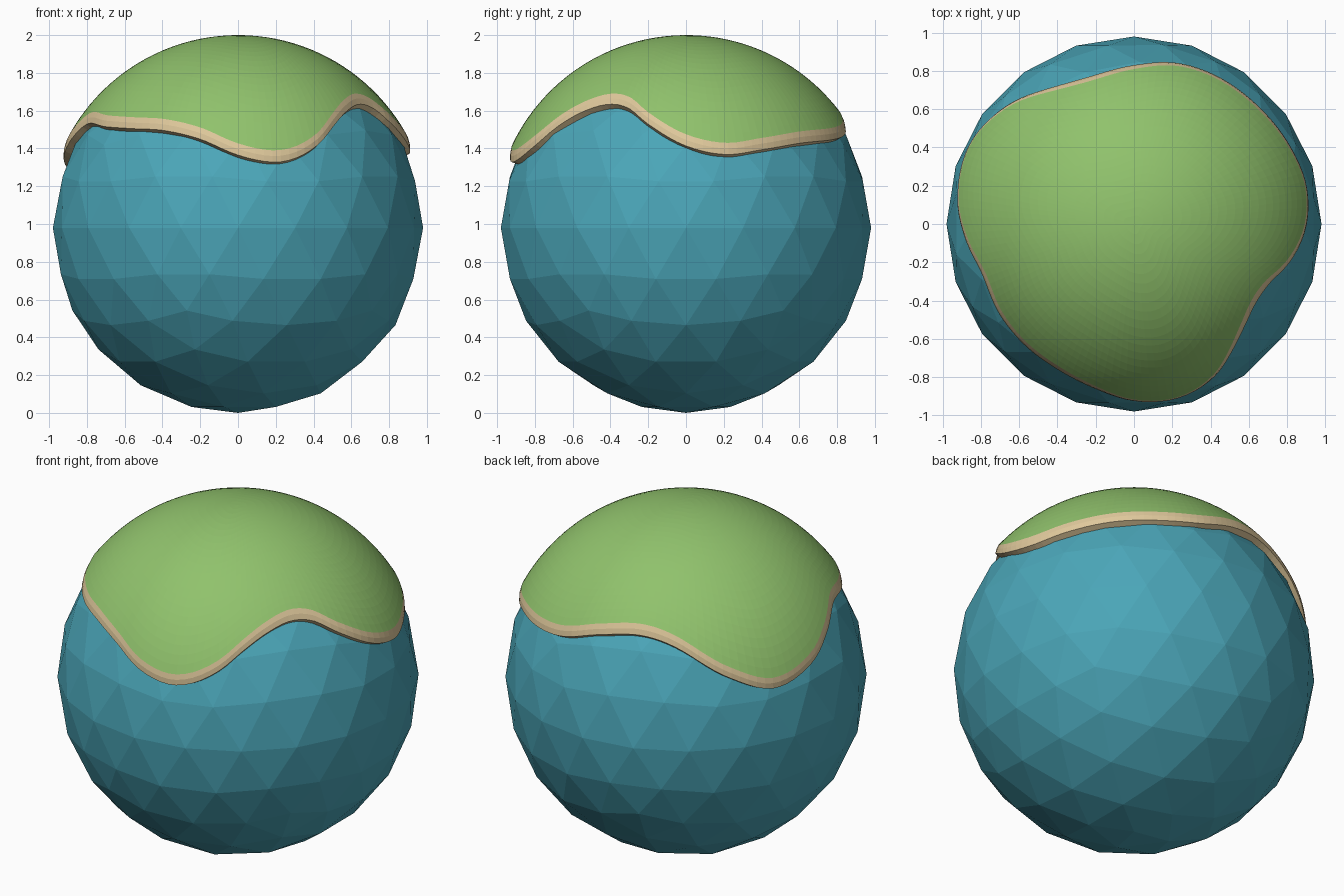
import bpy, bmesh, math

if "Cube" in bpy.data.objects:
    bpy.data.objects.remove(bpy.data.objects["Cube"])

CENTRE = 0.98      # height of the ball's centre
BALL_R = 0.98
CAP_R = 1.02
SEGMENTS, RINGS = 128, 22

# Height of the wavy cap edge above the centre: (azimuth in degrees, height)
WAVE = [(0, .495), (13, .45), (26, .475), (43, .51), (63, .53), (75, .555),
        (90, .62), (107, .655), (122, .61), (140, .46), (155, .37), (172, .43),
        (185, .53), (198, .61), (214, .595), (229, .585), (243, .575),
        (257, .53), (270, .447), (281, .41), (289, .43), (298, .50),
        (307, .60), (316, .67), (327, .71), (337, .69), (346, .61)]


def material(name, colour):
    m = bpy.data.materials.new(name)
    m.diffuse_color = (*colour, 1)
    m.use_nodes = True
    m.node_tree.nodes["Principled BSDF"].inputs["Base Color"].default_value = m.diffuse_color
    return m


def edge_height(a):
    """Smooth periodic curve through the wave points."""
    n = len(WAVE)

    def point(i):
        return WAVE[i % n][0] + 360 * (i // n), WAVE[i % n][1]

    def slope(i):
        (a0, h0), (a1, h1) = point(i - 1), point(i + 1)
        return (h1 - h0) / (a1 - a0)

    i = max(k for k in range(n) if WAVE[k][0] <= a)
    (a0, h0), (a1, h1) = point(i), point(i + 1)
    d = a1 - a0
    t = (a - a0) / d
    return ((2*t**3 - 3*t**2 + 1) * h0 + (t**3 - 2*t**2 + t) * d * slope(i)
            + (3*t**2 - 2*t**3) * h1 + (t**3 - t**2) * d * slope(i + 1))


def on_sphere(az, elev, r):
    return (r * math.cos(elev) * math.cos(az),
            r * math.cos(elev) * math.sin(az),
            CENTRE + r * math.sin(elev))


def build(name, loops, mat, pole=None):
    """Skin a list of closed loops, ordered from the top down."""
    bm = bmesh.new()
    rows = [[bm.verts.new(p) for p in loop] for loop in loops]
    n = SEGMENTS
    if pole:
        top = bm.verts.new(pole)
        for i in range(n):
            bm.faces.new((top, rows[0][i], rows[0][(i + 1) % n]))
    for up, low in zip(rows, rows[1:]):
        for i in range(n):
            j = (i + 1) % n
            bm.faces.new((up[i], low[i], low[j], up[j]))
    me = bpy.data.meshes.new(name)
    bm.to_mesh(me)
    bm.free()
    me.materials.append(mat)
    ob = bpy.data.objects.new(name, me)
    bpy.context.collection.objects.link(ob)
    return ob


teal = material("teal", (.07, .38, .48))
green = material("leaf_green", (.28, .54, .15))
sand = material("sand", (.74, .58, .33))

# Faceted ball
bpy.ops.mesh.primitive_ico_sphere_add(subdivisions=3, radius=BALL_R,
                                      location=(0, 0, CENTRE))
ball = bpy.context.object
ball.name = "ball"
ball.data.materials.append(teal)

azimuths = [2 * math.pi * i / SEGMENTS for i in range(SEGMENTS)]
edge = [math.asin(edge_height(math.degrees(a)) / CAP_R) for a in azimuths]

# Green cap: rings spreading from the pole down to the wavy edge
rings = [[on_sphere(a, math.pi/2 + (e - math.pi/2) * k / RINGS, CAP_R)
          for a, e in zip(azimuths, edge)] for k in range(1, RINGS + 1)]
build("cap", rings, green, pole=(0, 0, CENTRE + CAP_R))

# Sandy rim: outer band, then an underside lip running into the ball
drop = math.radians(3.4)
profile = [(0, CAP_R), (drop / 2, 1.014), (drop, 1.002), (drop, .93)]
build("rim", [[on_sphere(a, e - d, r) for a, e in zip(azimuths, edge)]
              for d, r in profile], sand)
